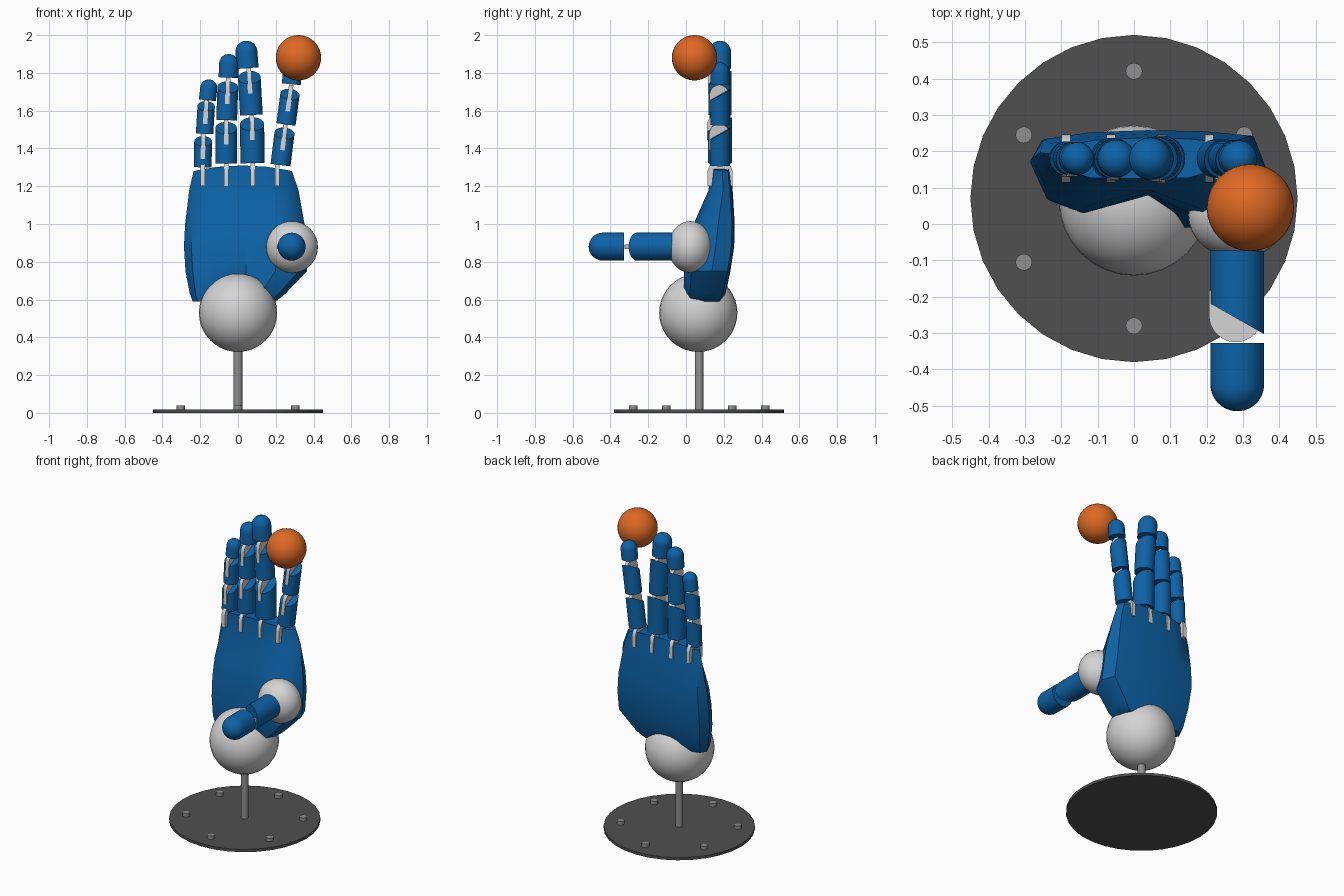
import bpy, bmesh, math
from mathutils import Vector, Matrix

if "Cube" in bpy.data.objects:
    bpy.data.objects.remove(bpy.data.objects["Cube"])


def mat(name, r, g, b):
    m = bpy.data.materials.new(name)
    m.diffuse_color = (r, g, b, 1)
    m.use_nodes = True
    m.node_tree.nodes["Principled BSDF"].inputs["Base Color"].default_value = m.diffuse_color
    return m


BLUE = mat("blue shell", 0.004, 0.125, 0.39)
WHITE = mat("white joint", 0.66, 0.66, 0.66)
ORANGE = mat("orange ball", 0.73, 0.14, 0.017)
DARK = mat("dark base", 0.08, 0.08, 0.08)
STEEL = mat("grey steel", 0.28, 0.28, 0.28)


def finish(name, bm, material, matrix=Matrix.Identity(4), angle=40):
    bmesh.ops.recalc_face_normals(bm, faces=bm.faces)
    me = bpy.data.meshes.new(name)
    bm.to_mesh(me)
    bm.free()
    ob = bpy.data.objects.new(name, me)
    ob.matrix_world = matrix
    me.materials.append(material)
    bpy.context.collection.objects.link(ob)
    bpy.ops.object.select_all(action='DESELECT')
    ob.select_set(True)
    bpy.context.view_layer.objects.active = ob
    bpy.ops.object.shade_smooth_by_angle(angle=math.radians(angle))
    return ob


def ball(name, c, r, material, scale=(1, 1, 1)):
    bm = bmesh.new()
    bmesh.ops.create_uvsphere(bm, u_segments=32, v_segments=20, radius=r)
    bmesh.ops.scale(bm, vec=scale, verts=bm.verts)
    finish(name, bm, material, Matrix.Translation(c))


def cylinder(name, x, y, z0, z1, r, material, n=32):
    bm = bmesh.new()
    bmesh.ops.create_cone(bm, cap_ends=True, segments=n, radius1=r, radius2=r, depth=z1 - z0)
    finish(name, bm, material, Matrix.Translation((x, y, (z0 + z1) / 2)))


def loft(rings):
    """Skin a stack of equal-length rings and cap both ends."""
    bm = bmesh.new()
    vs = [[bm.verts.new(p) for p in ring] for ring in rings]
    n = len(vs[0])
    for a, b in zip(vs, vs[1:]):
        for i in range(n):
            bm.faces.new((a[i], a[(i + 1) % n], b[(i + 1) % n], b[i]))
    bm.faces.new(vs[0][::-1])
    bm.faces.new(vs[-1])
    return bm


def frame(p0, p1, front):
    """Local z runs along the finger, local -y faces the gripping side."""
    z = (p1 - p0).normalized()
    y = -(front - z * front.dot(z)).normalized()
    x = y.cross(z)
    m = Matrix((x, y, z)).transposed().to_4x4()
    m.translation = p0
    return m


def circle(r, z, n=32):
    return [(r * math.cos(2 * math.pi * i / n), r * math.sin(2 * math.pi * i / n), z)
            for i in range(n)]


def plate(name, m, r, z0, z1, shift):
    """Thin hinge tongue with a rounded top."""
    outline = [(-r, z0), (r, z0)]
    outline += [(r * math.cos(a), z1 - r + r * math.sin(a))
                for a in (math.pi * i / 16 for i in range(17))]
    t = 0.012
    finish(name, loft([[(x, y + shift, z) for y, z in outline] for x in (-t, t)]), WHITE, m)


def segment(name, p0, p1, r, front):
    """Tube with a slanted end plus its hinge plate."""
    p0, p1 = Vector(p0), Vector(p1)
    m, L = frame(p0, p1, front), (p1 - p0).length
    top = [(x, y, L - 0.57 * (r - y)) for x, y, _ in circle(r, 0)]
    finish(name, loft([circle(r, 0), top]), BLUE, m)
    plate(name + "_hinge", m, r, L - 0.12, L + 0.022, -0.004)


def tip(name, p0, p1, r, front):
    """Tube closed by a half sphere."""
    p0, p1 = Vector(p0), Vector(p1)
    m, L = frame(p0, p1, front), (p1 - p0).length
    rings = [circle(r, 0)]
    for i in range(9):
        a = math.radians(i * 10.9)
        rings.append(circle(r * math.cos(a), L - r + r * math.sin(a)))
    finish(name, loft(rings), BLUE, m)


# stand: plate, bolts and post
cylinder("base_plate", 0, 0.07, 0, 0.018, 0.45, DARK)
for i in range(6):
    a = math.radians(30 + 60 * i)
    cylinder("base_bolt", 0.35 * math.cos(a), 0.07 + 0.35 * math.sin(a), 0.01, 0.04, 0.023, STEEL, 16)
cylinder("post", 0, 0.07, 0.015, 0.4, 0.023, STEEL, 20)

# wrist and thumb ball joints, held ball
ball("wrist_ball", (0, 0.065, 0.53), 0.207, WHITE)
ball("thumb_ball", (0.286, 0.024, 0.878), 0.137, WHITE, (1, 0.86, 1))
ball("held_ball", (0.32, 0.045, 1.88), 0.12, ORANGE)

# palm: z, left x, right x, front y (left, middle, right), back y
palm = [(0.59, -0.24, 0.20, 0.04, 0.09, 0.0, 0.19),
        (0.63, -0.255, 0.25, 0.03, 0.085, -0.01, 0.21),
        (0.75, -0.278, 0.365, 0.03, 0.08, -0.01, 0.235),
        (0.88, -0.286, 0.362, 0.045, 0.085, 0.01, 0.255),
        (1.0, -0.28, 0.352, 0.065, 0.095, 0.04, 0.258),
        (1.18, -0.258, 0.32, 0.12, 0.12, 0.12, 0.247),
        (1.28, -0.235, 0.285, 0.127, 0.125, 0.127, 0.237)]
rings = []
for k, (z, xl, xr, fl, fm, fr, b) in enumerate(palm):
    soft = 0.25 * (b - fm)
    pts = [(0, 0.4 * fl + 0.6 * b), (0.06, fl + soft), (0.22, fl), (0.5, fm), (0.74, fr),
           (0.93, fr + soft), (1, 0.4 * fr + 0.6 * b), (0.95, b - 0.015), (0.75, b - 0.003),
           (0.5, b), (0.25, b - 0.006), (0.05, b - 0.025)]
    bump = 0.03 if k == len(palm) - 1 else 0
    rings.append([(xl + u * (xr - xl), y, z + bump * (1 - (2 * u - 1) ** 2)) for u, y in pts])
finish("palm", loft(rings), BLUE)

# fingers: knuckle x, then (x, z) start and end with radius of the three links
Y = 0.18
FRONT = Vector((0, -1, 0))
fingers = {
    "little": (-0.187, [(-0.187, 1.30, -0.184, 1.465, 0.047), (-0.177, 1.478, -0.167, 1.65, 0.046),
                        (-0.162, 1.655, -0.150, 1.765, 0.045)]),
    "ring": (-0.063, [(-0.063, 1.32, -0.063, 1.54, 0.057), (-0.060, 1.55, -0.053, 1.755, 0.055),
                      (-0.051, 1.775, -0.046, 1.90, 0.052)]),
    "middle": (0.077, [(0.077, 1.322, 0.074, 1.565, 0.064), (0.071, 1.577, 0.058, 1.81, 0.060),
                       (0.051, 1.825, 0.040, 1.97, 0.058)]),
    "index": (0.207, [(0.225, 1.312, 0.250, 1.51, 0.053), (0.254, 1.527, 0.279, 1.715, 0.051),
                      (0.282, 1.74, 0.293, 1.855, 0.050)]),
}
for name, (kx, links) in fingers.items():
    plate(name + "_knuckle", Matrix.Translation((kx, Y, 1.2)), 0.067, 0, 0.135, 0)
    for i, (x0, z0, x1, z1, r) in enumerate(links):
        make = tip if i == 2 else segment
        make(f"{name}_finger_{i + 1}", (x0, Y, z0), (x1, Y, z1), r, FRONT)

# thumb points forward and bends towards the palm
LEFT = Vector((-1, 0, 0))
segment("thumb_1", (0.284, -0.06, 0.88), (0.284, -0.303, 0.88), 0.074, LEFT)
tip("thumb_2", (0.284, -0.327, 0.88), (0.284, -0.515, 0.88), 0.074, LEFT)
